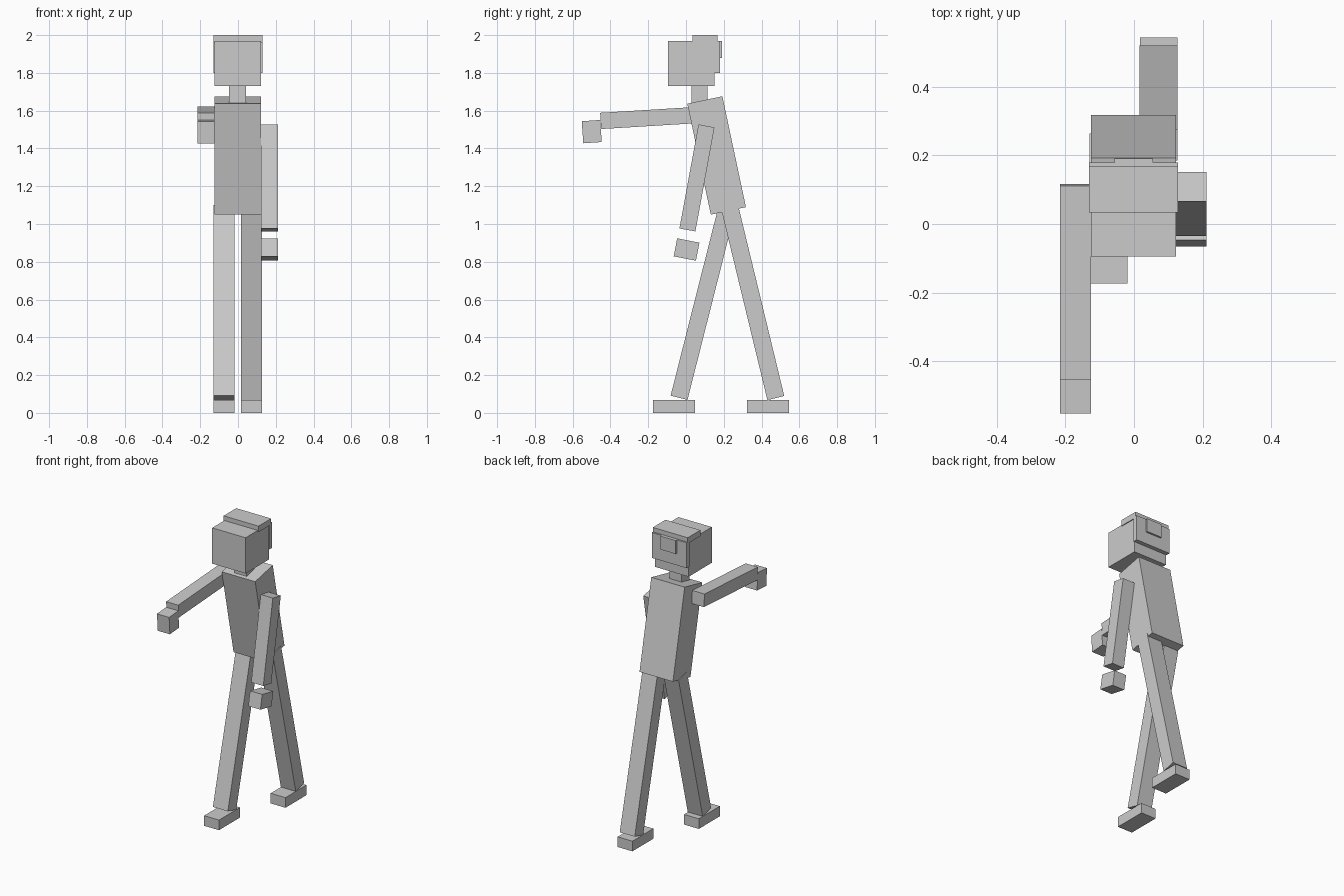
import bpy
from math import radians

default = bpy.data.objects.get("Cube")
if default:
    bpy.data.objects.remove(default, do_unlink=True)

grey = bpy.data.materials.new("plain_grey")
grey.use_nodes = True
colour = (0.6, 0.6, 0.6, 1)
grey.diffuse_color = colour
grey.node_tree.nodes["Principled BSDF"].inputs["Base Color"].default_value = colour


def block(name, centre, size, pitch=0):
    """Flat-sided block, pitched about the x axis in degrees."""
    bpy.ops.mesh.primitive_cube_add(size=1, location=centre,
                                    rotation=(radians(pitch), 0, 0))
    ob = bpy.context.object
    ob.name = name
    ob.scale = size
    bpy.ops.object.transform_apply(location=False, rotation=False, scale=True)
    ob.data.materials.append(grey)
    return ob


# Head, hair and neck
block("head", (-0.001, 0.028, 1.85), (0.248, 0.246, 0.24))
block("hair_cap", (-0.001, 0.101, 1.98), (0.259, 0.134, 0.04))
block("hair_back", (-0.001, 0.164, 1.885), (0.259, 0.03, 0.17))
block("hair_knot", (-0.001, 0.18, 1.925), (0.113, 0.022, 0.09))
block("neck", (-0.002, 0.072, 1.685), (0.09, 0.084, 0.1))

# Torso leaning back from the hips
block("torso", (-0.001, 0.162, 1.363), (0.248, 0.19, 0.6), 12)

# Right arm reaching forward, left arm hanging
block("right_arm", (-0.17, -0.169, 1.563), (0.09, 0.567, 0.086), 3.5)
block("right_hand", (-0.17, -0.499, 1.489), (0.09, 0.098, 0.117), 4)
block("left_arm", (0.167, 0.058, 1.244), (0.09, 0.086, 0.56), -10.4)
block("left_hand", (0.167, 0.003, 0.865), (0.09, 0.12, 0.097), -11)

# Striding legs and feet
for side, x, leg_y, foot_y, pitch in (("right", -0.074, 0.091, -0.063, -14.2),
                                      ("left", 0.072, 0.353, 0.433, 13.6)):
    block(side + "_leg", (x, leg_y, 0.585), (0.111, 0.092, 1.042), pitch)
    block(side + "_foot", (x, foot_y, 0.034), (0.11, 0.222, 0.068))
